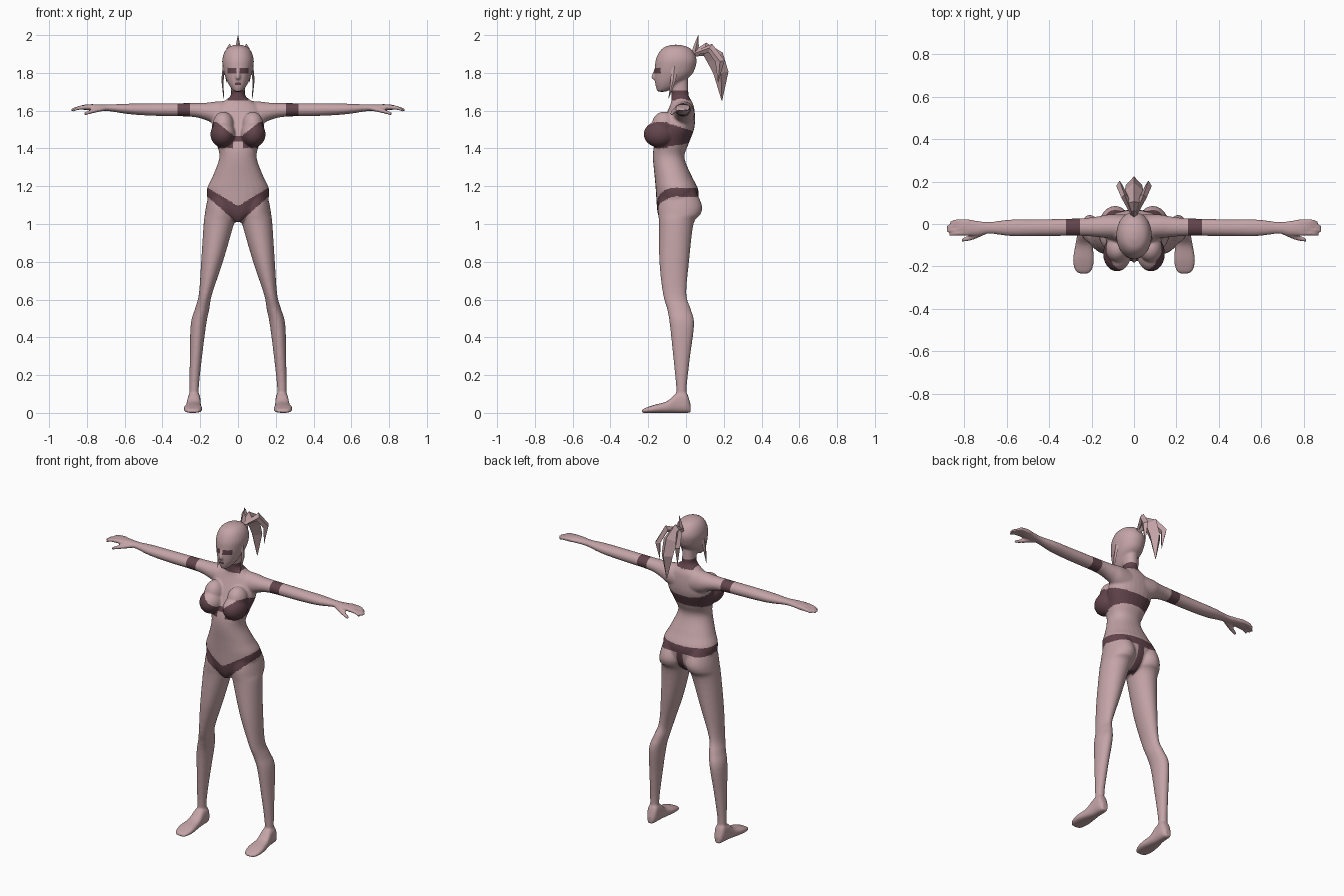
import bpy, bmesh, math
from mathutils import Vector

cube = bpy.data.objects.get("Cube")
if cube:
    bpy.data.objects.remove(cube)


def material(name, rgb):
    m = bpy.data.materials.new(name)
    m.use_nodes = True
    colour = (*rgb, 1)
    m.diffuse_color = colour
    bsdf = next(n for n in m.node_tree.nodes if n.type == 'BSDF_PRINCIPLED')
    bsdf.inputs["Base Color"].default_value = colour
    return m


skin = material("dusty pink", (0.55, 0.37, 0.385))
dark = material("dark plum", (0.12, 0.058, 0.072))


def make_object(name, bm):
    bmesh.ops.recalc_face_normals(bm, faces=bm.faces)
    mesh = bpy.data.meshes.new(name)
    bm.to_mesh(mesh)
    bm.free()
    ob = bpy.data.objects.new(name, mesh)
    bpy.context.collection.objects.link(ob)
    return ob


def skin_rings(bm, rings):
    rings = [[bm.verts.new(p) for p in ring] for ring in rings]
    n = len(rings[0])
    for a, b in zip(rings, rings[1:]):
        for i in range(n):
            j = (i + 1) % n
            bm.faces.new((a[i], a[j], b[j], b[i]))
    bm.faces.new(rings[0])
    bm.faces.new(rings[-1])


def spline(rows, steps=5):
    """Catmull-Rom interpolation of every number in the rows."""
    out = []
    for i in range(len(rows) - 1):
        a, b = rows[max(i - 1, 0)], rows[i]
        c, d = rows[i + 1], rows[min(i + 2, len(rows) - 1)]
        for k in range(steps):
            t = k / steps
            out.append([q + t / 2 * (r - p + t * (2 * p - 5 * q + 4 * r - s + t * (3 * (q - r) + s - p)))
                        for p, q, r, s in zip(a, b, c, d)])
    return out + [rows[-1]]


def loft(bm, axis, rows, side=1, power=2.0, n=28):
    """Rows hold the axis position, then low/high bounds of the other two axes."""
    rings = []
    for t, a0, a1, b0, b1 in spline(rows):
        ring = []
        for k in range(n):
            ang = math.tau * k / n
            c, s = math.cos(ang), math.sin(ang)
            a = (a0 + a1) / 2 + (a1 - a0) / 2 * math.copysign(abs(c) ** (2 / power), c)
            b = (b0 + b1) / 2 + (b1 - b0) / 2 * math.copysign(abs(s) ** (2 / power), s)
            x, y, z = {'x': (t, a, b), 'y': (a, t, b), 'z': (a, b, t)}[axis]
            ring.append((x * side, y, z))
        rings.append(ring)
    skin_rings(bm, rings)


def ball(bm, centre, radii):
    made = bmesh.ops.create_uvsphere(bm, u_segments=24, v_segments=16, radius=1)
    for v in made["verts"]:
        v.co = Vector(centre) + Vector(r * c for r, c in zip(radii, v.co))


# Torso and neck: height, half width, front, back
torso = [(1.01, .025, -.13, 0), (1.05, .09, -.148, .04), (1.1, .15, -.155, .062),
         (1.18, .165, -.16, .065), (1.25, .135, -.166, .032), (1.35, .099, -.175, -.008),
         (1.42, .112, -.168, .012), (1.5, .137, -.14, .042), (1.56, .135, -.115, .048),
         (1.62, .115, -.088, .042), (1.65, .075, -.078, .03), (1.675, .042, -.077, .016),
         (1.7, .037, -.077, .012), (1.77, .038, -.09, .01)]
# Head, chin to crown
head = [(1.7, .018, -.15, -.11), (1.72, .037, -.158, -.06), (1.75, .055, -.164, -.02),
        (1.79, .071, -.166, .03), (1.83, .08, -.165, .05), (1.87, .083, -.16, .056),
        (1.91, .072, -.142, .04), (1.936, .05, -.115, .012), (1.949, .015, -.075, -.035)]
# Leg: height, inner, outer, front, back
leg = [(1.18, .03, .15, -.13, .05), (1.1, .008, .168, -.148, .084), (1.05, .01, .176, -.147, .076),
       (1, .022, .182, -.143, .04), (.8, .08, .195, -.141, .016), (.63, .137, .207, -.122, .002),
       (.55, .152, .228, -.1, .025), (.47, .168, .25, -.086, .043), (.3, .19, .255, -.068, .022),
       (.14, .207, .257, -.052, .004), (.05, .207, .257, -.05, .006)]
# Foot: heel to toe
foot = [(.024, .215, .25, 0, .045), (0, .2, .264, 0, .11), (-.05, .198, .268, 0, .105),
        (-.1, .195, .277, 0, .062), (-.17, .189, .288, 0, .042), (-.22, .2, .277, 0, .024),
        (-.234, .22, .255, 0, .014)]
# Arm: distance out, back-front span, bottom-top span
arm = [(.05, -.075, .045, 1.5, 1.652), (.12, -.068, .045, 1.525, 1.648), (.17, -.062, .036, 1.55, 1.642),
       (.25, -.056, .027, 1.568, 1.64), (.45, -.057, .022, 1.573, 1.639), (.58, -.057, .021, 1.582, 1.637),
       (.68, -.046, .01, 1.597, 1.633), (.74, -.055, .015, 1.6, 1.634), (.79, -.054, .023, 1.602, 1.634),
       (.825, -.045, .016, 1.605, 1.63)]

bm = bmesh.new()
for rows, power in ((torso, 2.2), (head, 2.1)):
    loft(bm, 'z', [(z, -w, w, f, b) for z, w, f, b in rows], power=power)
# Nose
loft(bm, 'z', [(1.765, -.012, .012, -.175, -.14), (1.778, -.013, .013, -.185, -.14),
               (1.82, -.007, .007, -.168, -.14)])
for side in (1, -1):
    loft(bm, 'z', leg, side)
    loft(bm, 'y', foot, side, 2.6)
    loft(bm, 'x', arm, side)
    # Bust
    ball(bm, (side * .08, -.14, 1.475), (.066, .084, .07))
    ball(bm, (side * .078, -.115, 1.525), (.056, .066, .07))
    # Fingers and thumb
    for y, tip in ((.012, .868), (-.007, .884), (-.026, .884), (-.044, .87)):
        loft(bm, 'x', [(.78, y - .011, y + .011, 1.606, 1.632), (.84, y - .011, y + .01, 1.604, 1.626),
                       (tip, y - .014, y, 1.595, 1.61)], side, n=12)
    loft(bm, 'x', [(.7, -.05, -.015, 1.6, 1.625), (.76, -.075, -.045, 1.588, 1.612),
                   (.815, -.086, -.068, 1.574, 1.591)], side, n=12)
body = make_object("body", bm)

# Fuse the parts into one smooth skin
remesh = body.modifiers.new("fuse", 'REMESH')
remesh.mode = 'VOXEL'
remesh.voxel_size = .006
soften = body.modifiers.new("soften", 'SMOOTH')
soften.factor = .5
soften.iterations = 5
bpy.context.view_layer.update()
fused = bpy.data.meshes.new_from_object(body.evaluated_get(bpy.context.evaluated_depsgraph_get()))
body.modifiers.clear()
body.data = fused
fused.materials.clear()
fused.materials.append(skin)
fused.materials.append(dark)


def is_dark(c):
    x, y, z = abs(c.x), c.y, c.z
    if z > 1.72:                                    # eyes and mouth
        eye = .008 < x < .056 and 1.797 < z < 1.826
        mouth = x < .016 and 1.737 < z < 1.747
        return y < -.115 and (eye or mouth)
    if z > 1.655:                                   # choker
        return x < .055 and z < 1.705
    if x > .2:                                      # armbands
        return .255 < x < .32 and z > 1.5
    if z > 1.38:                                    # bandeau top
        if y > -.1:
            drop = (y + .1) / .14
            return x < .16 and 1.41 + .02 * drop < z < 1.535 - .045 * drop
        if x < .025:
            return 1.435 < z < 1.468
        return 1.403 < z < min(1.54, 1.45 + .8 * x)
    if y < -.04:                                    # briefs, front
        return 1.0 + .9 * x < z < 1.095 + .6 * x
    return 1.145 < z < 1.19 or (x < .022 and 1 < z < 1.16)


for poly in fused.polygons:
    poly.material_index = int(is_dark(poly.center))
    poly.use_smooth = True


def lock(name, path, widths, depths):
    """Faceted hair blade with a diamond section that follows a path."""
    pts = [Vector(p) for p in path]
    rings = []
    for i, p in enumerate(pts):
        along = (pts[min(i + 1, len(pts) - 1)] - pts[max(i - 1, 0)]).normalized()
        up = along.cross(Vector((1, 0, 0))).normalized()
        across = up.cross(along)
        w, d = across * widths[i], up * depths[i]
        rings.append([p + w, p + d, p - w, p - d])
    bm = bmesh.new()
    skin_rings(bm, rings)
    make_object(name, bm).data.materials.append(skin)


# Ponytail, its upright tuft and loose strands
lock("ponytail", [(0, .04, 1.9), (0, .1, 1.925), (0, .155, 1.88), (0, .185, 1.8), (0, .19, 1.655)],
     (.014, .03, .045, .038, .002), (.014, .036, .048, .04, .002))
lock("ponytail_tuft", [(0, .045, 1.9), (0, .055, 1.945), (0, .065, 2)], (.018, .012, .001), (.018, .013, .001))
for side, word in ((1, "left"), (-1, "right")):
    lock(word + "_tail_strand",
         [(side * .01, .05, 1.905), (side * .045, .13, 1.93), (side * .068, .18, 1.86), (side * .06, .17, 1.75)],
         (.008, .016, .016, .001), (.01, .025, .025, .001))
    lock(word + "_face_strand",
         [(side * .074, -.06, 1.84), (side * .082, -.068, 1.76), (side * .076, -.092, 1.665)],
         (.007, .006, .001), (.018, .014, .001))
